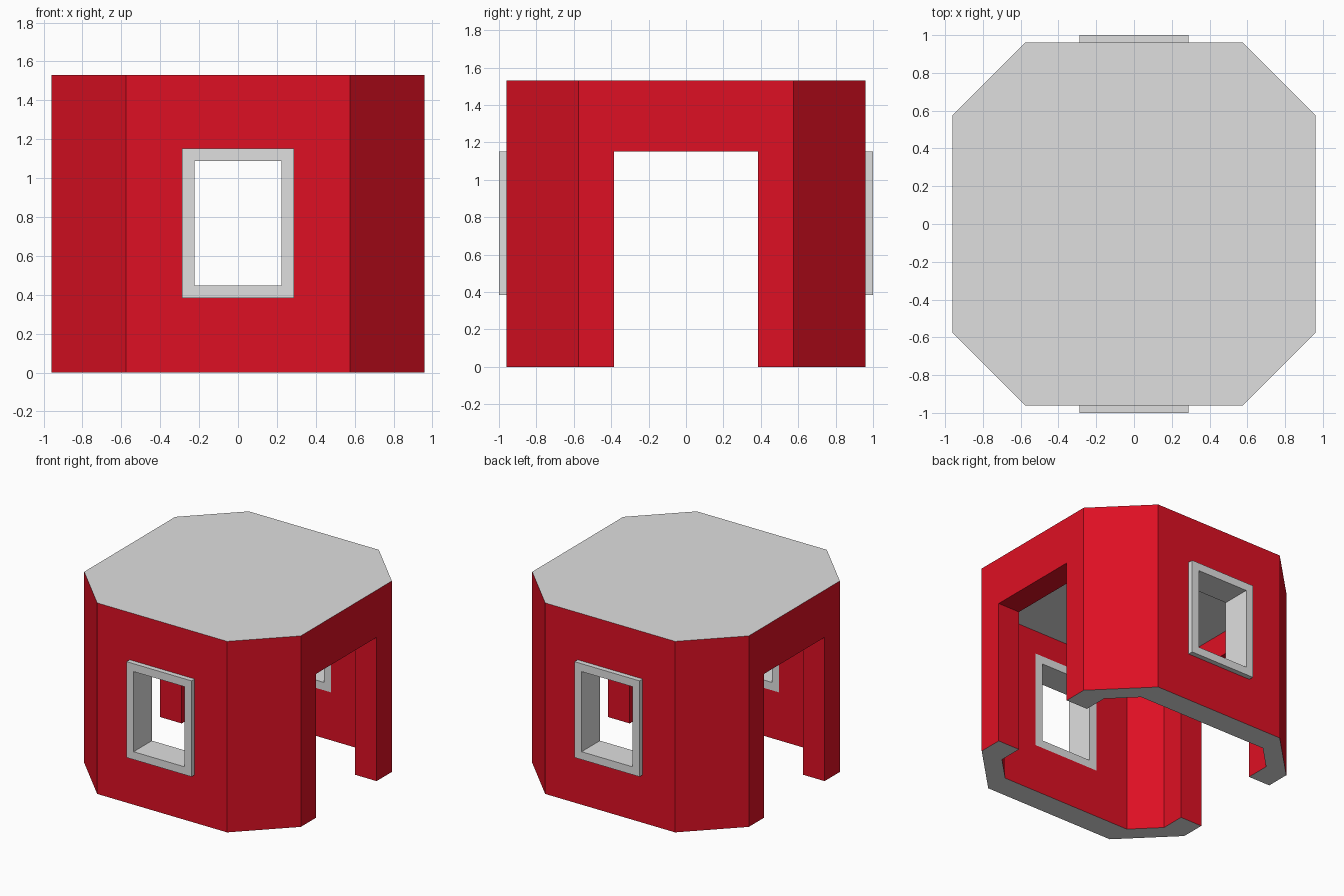
import bpy
import bmesh

if "Cube" in bpy.data.objects:
    bpy.data.objects.remove(bpy.data.objects["Cube"], do_unlink=True)

HALF, INNER, CORNER = 0.96, 0.768, 0.576   # outer face, inner face, chamfer start
TOP, CEILING = 1.53, 1.34
DOOR_HALF, OPENING_TOP, SILL = 0.384, 1.152, 0.384
WIN_HALF, BORDER, FRAME_OUT = 0.288, 0.063, 1.0


def material(name, rgb):
    m = bpy.data.materials.new(name)
    m.use_nodes = True
    m.diffuse_color = (*rgb, 1)
    m.node_tree.nodes["Principled BSDF"].inputs["Base Color"].default_value = (*rgb, 1)
    return m


red = material("wall red", (0.73, 0.005, 0.017))
grey = material("light grey", (0.74, 0.74, 0.74))


def prism(name, outline, z0, z1):
    """Extrude a flat outline from z0 to z1."""
    bm = bmesh.new()
    base = bm.faces.new([bm.verts.new((x, y, z0)) for x, y in outline])
    top = bmesh.ops.extrude_face_region(bm, geom=[base])["geom"]
    verts = [v for v in top if isinstance(v, bmesh.types.BMVert)]
    bmesh.ops.translate(bm, verts=verts, vec=(0, 0, z1 - z0))
    bmesh.ops.recalc_face_normals(bm, faces=bm.faces)
    mesh = bpy.data.meshes.new(name)
    bm.to_mesh(mesh)
    bm.free()
    obj = bpy.data.objects.new(name, mesh)
    bpy.context.collection.objects.link(obj)
    return obj


def octagon(half, corner):
    quarter = [(half, corner), (corner, half)]
    right = quarter + [(-x, y) for x, y in reversed(quarter)]
    return right + [(-x, -y) for x, y in right]


def rect(x0, x1, y0, y1):
    return [(x0, y0), (x1, y0), (x1, y1), (x0, y1)]


def cut(obj, cutter):
    """Subtract the cutter and discard it."""
    mod = obj.modifiers.new("cut", "BOOLEAN")
    mod.operation, mod.solver, mod.object = "DIFFERENCE", "EXACT", cutter
    cutter.hide_render = True
    bpy.context.view_layer.objects.active = obj
    bpy.ops.object.modifier_apply(modifier=mod.name)
    bpy.data.objects.remove(cutter, do_unlink=True)


# Hollow octagonal room, open below, with a doorway through both sides
room = prism("room_walls", octagon(HALF, CORNER), 0, TOP)
cut(room, prism("hollow", octagon(INNER, CORNER), -0.2, CEILING))
cut(room, prism("doorway", rect(-2, 2, -DOOR_HALF, DOOR_HALF), -0.3, OPENING_TOP))
cut(room, prism("window_hole", rect(-WIN_HALF, WIN_HALF, -2, 2), SILL, OPENING_TOP))

# Roof, ceiling and wall undersides are grey; door lintels stay red
room.data.materials.clear()
room.data.materials.append(red)
room.data.materials.append(grey)
for face in room.data.polygons:
    level = abs(face.normal.z) > 0.5
    lintel = abs(face.center.z - OPENING_TOP) < 0.01
    face.material_index = 1 if level and not lintel else 0

# Window frames, flush inside and standing proud outside
for name, s in (("front_window_frame", -1), ("back_window_frame", 1)):
    y0, y1 = sorted((s * INNER, s * FRAME_OUT))
    frame = prism(name, rect(-WIN_HALF, WIN_HALF, y0, y1), SILL, OPENING_TOP)
    w = WIN_HALF - BORDER
    cut(frame, prism("pane_hole", rect(-w, w, y0 - 0.1, y1 + 0.1),
                     SILL + BORDER, OPENING_TOP - BORDER))
    frame.data.materials.clear()
    frame.data.materials.append(grey)
    for face in frame.data.polygons:
        face.material_index = 0
